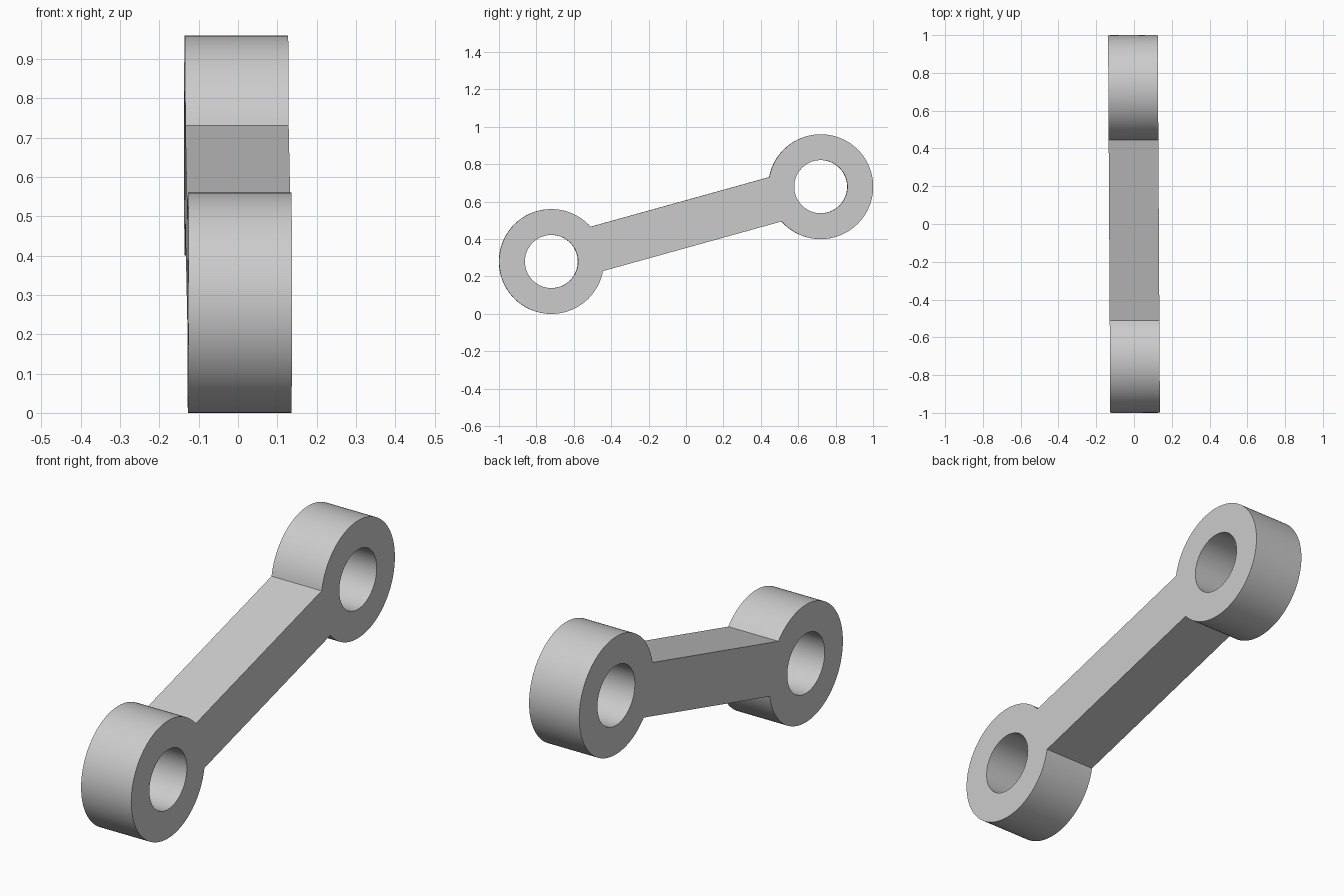
import bpy
import bmesh
from math import asin, atan2, cos, hypot, pi, sin
from mathutils import Matrix

cube = bpy.data.objects.get("Cube")
if cube:
    bpy.data.objects.remove(cube, do_unlink=True)

# Main dimensions
RUN, RISE = 0.72, 0.20          # half offset between the two eye centres
OUTER, BORE = 0.28, 0.142       # eye radii
BAR_HALF = 0.123                # half height of the bar
HALF_THICK = 0.1315
SEGMENTS = 96
YAW = 0.0058

half_length = hypot(RUN, RISE)
slope = atan2(RISE, RUN)
neck = asin(BAR_HALF / OUTER)   # angle where the bar meets the eye


def arc(cx, radius, start, end, count):
    return [(cx + radius * cos(start + (end - start) * i / count),
             radius * sin(start + (end - start) * i / count))
            for i in range(count + 1)]


# Flat outline: two eyes joined by the bar, with a bore in each eye
outline = arc(half_length, OUTER, neck - pi, pi - neck, SEGMENTS)
outline += arc(-half_length, OUTER, neck, 2 * pi - neck, SEGMENTS)
bores = [arc(s * half_length, BORE, 0, 2 * pi, SEGMENTS)[:-1] for s in (-1, 1)]

curve = bpy.data.curves.new("link_outline", 'CURVE')
curve.dimensions = '2D'
curve.fill_mode = 'BOTH'
curve.extrude = HALF_THICK
for loop in [outline] + bores:
    spline = curve.splines.new('POLY')
    spline.points.add(len(loop) - 1)
    for point, (x, y) in zip(spline.points, loop):
        point.co = (x, y, 0, 1)
    spline.use_cyclic_u = True

link = bpy.data.objects.new("connecting_link", curve)
bpy.context.collection.objects.link(link)
bpy.ops.object.select_all(action='DESELECT')
link.select_set(True)
bpy.context.view_layer.objects.active = link
bpy.ops.object.convert(target='MESH')
link = bpy.context.view_layer.objects.active
link.name = "connecting_link"

# Weld caps to sides, then stand the link upright along y
stand = Matrix(((0, 0, 1, 0), (1, 0, 0, 0), (0, 1, 0, 0), (0, 0, 0, 1)))
place = (Matrix.Translation((0, 0, OUTER + RISE))
         @ Matrix.Rotation(YAW, 4, 'Z') @ stand
         @ Matrix.Rotation(slope, 4, 'Z'))
bm = bmesh.new()
bm.from_mesh(link.data)
bmesh.ops.remove_doubles(bm, verts=bm.verts, dist=0.0001)
bmesh.ops.transform(bm, matrix=place, verts=bm.verts)
bmesh.ops.recalc_face_normals(bm, faces=bm.faces)
bm.to_mesh(link.data)
bm.free()

# Plain grey finish
grey = bpy.data.materials.new("light_grey")
grey.use_nodes = True
colour = (0.6, 0.6, 0.6, 1)
grey.diffuse_color = colour
grey.node_tree.nodes["Principled BSDF"].inputs["Base Color"].default_value = colour
link.data.materials.clear()
link.data.materials.append(grey)
bpy.ops.object.shade_smooth_by_angle(angle=0.5)
